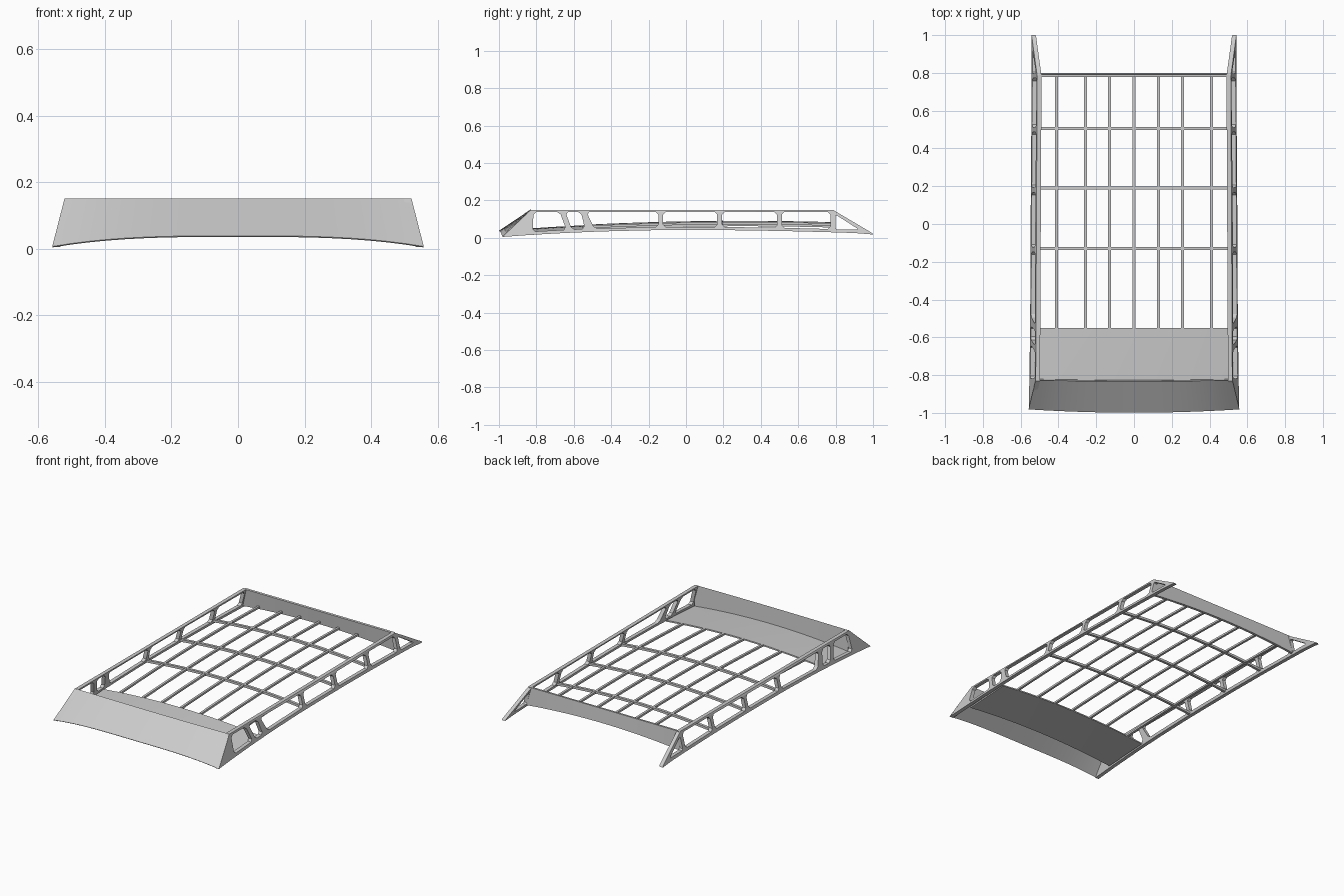
import bpy, bmesh, math
from mathutils import Vector

if "Cube" in bpy.data.objects:
    bpy.data.objects.remove(bpy.data.objects["Cube"])

N = 20  # segments across each curved sheet


def link(name, bm):
    bmesh.ops.recalc_face_normals(bm, faces=bm.faces)
    me = bpy.data.meshes.new(name)
    bm.to_mesh(me)
    bm.free()
    ob = bpy.data.objects.new(name, me)
    bpy.context.collection.objects.link(ob)
    bpy.ops.object.select_all(action='DESELECT')
    ob.select_set(True)
    bpy.context.view_layer.objects.active = ob
    return ob


def loft(name, rows, thick):
    """Sheet through rows, each a function of u in -1..1, given a thickness."""
    bm = bmesh.new()
    us = [-1 + 2 * i / N for i in range(N + 1)]
    grid = [[bm.verts.new(r(u)) for u in us] for r in rows]
    for a, b in zip(grid, grid[1:]):
        for i in range(N):
            bm.faces.new((a[i], a[i + 1], b[i + 1], b[i]))
    ob = link(name, bm)
    mod = ob.modifiers.new("thickness", 'SOLIDIFY')
    mod.thickness = thick
    mod.offset = 0
    bpy.ops.object.modifier_apply(modifier=mod.name)
    bpy.ops.object.shade_smooth_by_angle(angle=math.radians(30))
    return ob


def floor_z(x, y):
    return 0.085 - 0.03 * (y - 0.3) ** 2 - 0.1 * x * x


def bottom_z(y):
    if y > 0:
        return 0.042 - 0.02 * y * y
    return 0.042 - 0.038 * y * y


def chamfer(pts, c):
    out = []
    for i, p in enumerate(pts):
        p = Vector(p)
        for q in (pts[i - 1], pts[(i + 1) % len(pts)]):
            out.append(p + (Vector(q) - p).normalized() * c)
    return out


# Side rails: leaning panels with chamfered openings
outline = [(-0.83, 0.15), (-0.98, 0.005)]
outline += [(y, bottom_z(y)) for y in (-0.83, -0.65, -0.45, -0.2, 0, 0.25, 0.5, 0.75, 0.9)]
outline += [(1.0, 0.018), (0.995, 0.026), (0.785, 0.15)]
# Each opening: front top, front bottom, rear bottom, rear top
spans = [(-0.815, -0.82, -0.64, -0.675), (-0.645, -0.61, -0.54, -0.562),
         (-0.532, -0.49, -0.147, -0.147), (-0.123, -0.123, 0.167, 0.167),
         (0.192, 0.192, 0.487, 0.487), (0.512, 0.512, 0.772, 0.772)]
holes = [chamfer([(a, 0.138), (b, bottom_z(b) + 0.017), (c, bottom_z(c) + 0.017), (d, 0.138)], 0.014)
         for a, b, c, d in spans]
holes.append(chamfer([(0.798, 0.125), (0.798, 0.046), (0.925, 0.044)], 0.008))


def side_rail(name, s):
    bm = bmesh.new()
    edges = []
    for loop in [outline] + holes:
        vs = [bm.verts.new((0, p[0], p[1])) for p in loop]
        edges += [bm.edges.new((vs[i - 1], vs[i])) for i in range(len(vs))]
    bmesh.ops.triangle_fill(bm, edges=edges, use_beauty=True, normal=(1, 0, 0))
    for v in bm.verts:
        v.co.x = s * (0.558 - 0.25 * v.co.z - 0.01 * max(0, v.co.y))
    ext = bmesh.ops.extrude_face_region(bm, geom=bm.faces[:], use_keep_orig=True)
    for v in ext['geom']:
        if isinstance(v, bmesh.types.BMVert):
            v.co.x -= s * 0.023
    link(name, bm)


side_rail("right_side_rail", 1)
side_rail("left_side_rail", -1)

# Front wind fairing with its upright inner wall
loft("front_fairing", [
    lambda u: (0.558 * u, -0.998 + 0.018 * u * u, 0.037 - 0.032 * abs(u) ** 3),
    lambda u: (0.521 * u, -0.833 + 0.005 * u * u, 0.149),
    lambda u: (0.518 * u, -0.828 + 0.005 * u * u, floor_z(0.518 * u, -0.83)),
], 0.004)

# Front floor plate
loft("front_floor_plate", [
    lambda u: (0.52 * u, -0.84, floor_z(0.52 * u, -0.84)),
    lambda u: (0.52 * u, -0.69, floor_z(0.52 * u, -0.69)),
    lambda u: (0.52 * u, -0.55, floor_z(0.52 * u, -0.55)),
], 0.008)

# Rear wall
loft("rear_wall", [
    lambda u: (0.505 * u, 0.785, 0.149),
    lambda u: (0.52 * u, 0.793, floor_z(0.52 * u, 0.79) - 0.012),
], 0.014)

# Cross bars
for i, y in enumerate((-0.13, 0.19, 0.505)):
    loft(f"cross_bar_{i + 1}", [
        lambda u, w=w: (0.525 * u, y + w, floor_z(0.525 * u, y)) for w in (-0.008, 0.008)
    ], 0.014)

# Lengthwise bars
for i, x in enumerate((-0.41, -0.257, -0.13, 0, 0.13, 0.257, 0.41)):
    loft(f"long_bar_{i + 1}", [
        lambda u, w=w: (x + w, 0.12 + 0.67 * u, floor_z(x, 0.12 + 0.67 * u)) for w in (-0.007, 0.007)
    ], 0.012)
